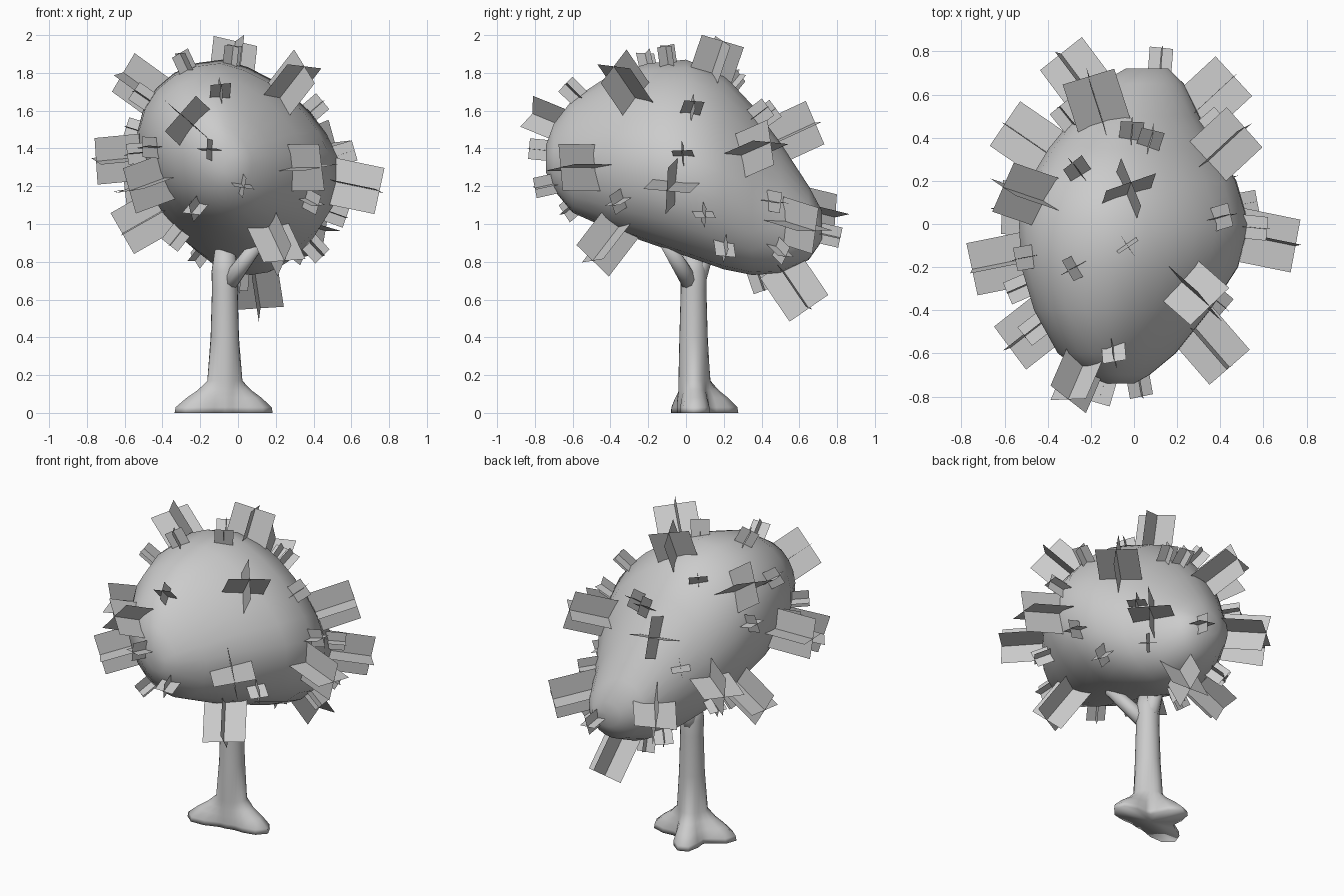
import bpy, bmesh, math, random
from mathutils import Vector
from mathutils.bvhtree import BVHTree

random.seed(4)
cube = bpy.data.objects.get("Cube")
if cube:
    bpy.data.objects.remove(cube)

grey = bpy.data.materials.new("light_grey")
grey.use_nodes = True
COLOUR = (0.6, 0.6, 0.6, 1)
grey.diffuse_color = COLOUR
grey.node_tree.nodes["Principled BSDF"].inputs["Base Color"].default_value = COLOUR


def make_object(name, bm, smooth):
    mesh = bpy.data.meshes.new(name)
    bm.to_mesh(mesh)
    mesh.materials.append(grey)
    for poly in mesh.polygons:
        poly.use_smooth = smooth
    obj = bpy.data.objects.new(name, mesh)
    bpy.context.collection.objects.link(obj)


def loft(rings):
    """Skin a list of equal-sized point rings and close both ends with a fan."""
    bm = bmesh.new()
    loops = [[bm.verts.new(p) for p in ring] for ring in rings]
    count = len(loops[0])
    for lower, upper in zip(loops, loops[1:]):
        for i in range(count):
            j = (i + 1) % count
            bm.faces.new((lower[i], lower[j], upper[j], upper[i]))
    for loop, ring in ((loops[0], rings[0]), (loops[-1], rings[-1])):
        tip = bm.verts.new(sum(ring, Vector()) / count)
        for i in range(count):
            bm.faces.new((loop[i], loop[(i + 1) % count], tip))
    bmesh.ops.recalc_face_normals(bm, faces=bm.faces[:])
    return bm


def angles(count):
    return [math.tau * i / count for i in range(count)]


# Canopy: leaning oval sections from front to back (y, left, right, bottom, top)
SECTIONS = [
    (-0.74, -0.13, 0.0, 1.27, 1.42),
    (-0.70, -0.22, 0.07, 1.18, 1.53),
    (-0.6, -0.35, 0.19, 1.06, 1.66),
    (-0.4, -0.46, 0.35, 0.97, 1.79),
    (-0.2, -0.52, 0.48, 0.9, 1.85),
    (0.0, -0.53, 0.53, 0.83, 1.87),
    (0.2, -0.48, 0.47, 0.76, 1.79),
    (0.35, -0.39, 0.38, 0.73, 1.63),
    (0.5, -0.27, 0.3, 0.74, 1.43),
    (0.65, -0.16, 0.23, 0.81, 1.2),
    (0.72, -0.04, 0.16, 0.91, 1.07),
]
LEAN = -0.16
FLATTEN = 0.09  # the upper left shoulder is flatter than an oval


def canopy_ring(y, left, right, bottom, top):
    cx, cz = (left + right) / 2, (bottom + top) / 2
    rx, rz = (right - left) / 2, (top - bottom) / 2
    ring = []
    for a in angles(24):
        c, s = math.cos(a), math.sin(a)
        k = 1 - FLATTEN * 2 * max(0, c) * max(0, s)
        ring.append(Vector((cx + k * (rx * c + LEAN * rz * s), y, cz + k * rz * s)))
    return ring


canopy_bm = loft([canopy_ring(*s) for s in SECTIONS])
surface = BVHTree.FromBMesh(canopy_bm)
make_object("canopy", canopy_bm, True)

# Trunk with three spreading roots (direction in degrees, reach)
ROOTS = [(195, 0.19), (113, 0.17), (3, 0.17)]
# Trunk levels: height, radius, share of root reach
LEVELS = [(0, 0.085, 1), (0.03, 0.085, 0.97), (0.08, 0.085, 0.65), (0.12, 0.08, 0.36),
          (0.17, 0.08, 0.08), (0.4, 0.075, 0), (0.65, 0.068, 0), (0.75, 0.07, 0),
          (0.88, 0.05, 0)]


def trunk_ring(z, radius, spread):
    ring = []
    for a in angles(24):
        r = radius + spread * sum(
            reach * max(0, math.cos(a - math.radians(d))) ** 6 for d, reach in ROOTS)
        ring.append(Vector((-0.07 + r * math.cos(a), 0.04 + r * math.sin(a), z)))
    return ring


make_object("trunk", loft([trunk_ring(*level) for level in LEVELS]), True)


# Forked branches running from the trunk into the canopy
def branch(name, start, end, r_start, r_end):
    start, end = Vector(start), Vector(end)
    side = (end - start).orthogonal().normalized()
    other = (end - start).normalized().cross(side)
    rings = []
    for t in (0, 0.5, 1):
        r = r_start + (r_end - r_start) * t
        rings.append([start.lerp(end, t) + side * r * math.cos(a) + other * r * math.sin(a)
                      for a in angles(10)])
    make_object(name, loft(rings), True)


branch("front_branch", (-0.07, 0.04, 0.66), (0.1, -0.1, 0.89), 0.05, 0.036)
branch("back_branch", (-0.07, 0.04, 0.66), (-0.08, 0.11, 0.88), 0.055, 0.045)

# Leaf cards: crossed flat rectangles standing out from the canopy
LARGE = [
    (0.6, -0.08, 1.2), (-0.6, -0.17, 1.33), (-0.16, 0.52, 1.47),
    (0.27, -0.3, 1.72), (-0.48, 0.13, 1.7), (-0.47, 0.37, 1.2),
    (0.37, -0.55, 1.3), (0.2, -0.4, 0.9), (-0.52, -0.5, 1.17), (-0.52, 0.05, 0.97),
    (0.4, 0.58, 1.02), (0.43, 0.38, 1.42), (0.1, 0.55, 0.68), (-0.25, 0.64, 1.08),
]
TURNED = [(0.0, 0.18, 1.9), (-0.27, -0.72, 1.55)]
SMALL = [
    (0.12, 0.76, 0.95), (0.0, 0.45, 1.6), (-0.26, 0.26, 1.75), (0.42, 0.05, 1.63),
    (-0.02, -0.1, 1.9), (-0.47, -0.15, 1.65), (-0.28, -0.2, 1.85), (-0.5, -0.5, 1.4),
    (-0.08, -0.6, 1.72), (0.03, -0.74, 1.2), (0.56, -0.02, 1.38), (0.45, -0.4, 1.08),
    (-0.16, -0.8, 1.4), (-0.24, -0.6, 1.06), (0.55, 0.1, 1.05), (0.4, 0.2, 0.88),
    (-0.56, 0.12, 1.5), (-0.55, -0.3, 1.36), (-0.36, 0.0, 0.88), (0.35, 0.5, 0.85),
    (0.1, 0.43, 1.62), (0.0, 0.38, 0.7), (-0.32, 0.5, 1.3),
    (-0.42, 0.28, 1.0), (-0.2, 0.5, 0.85), (0.42, 0.5, 1.15),
]
HEART = Vector((0, 0, 1.3))


def leaf_cards(name, points, width, height, sunk, twist):
    bm = bmesh.new()
    for point in points:
        spot, normal, _, _ = surface.find_nearest(Vector(point))
        # point each cluster between the surface normal and straight out
        out = (normal + (spot - HEART).normalized()).normalized()
        side = Vector((0, 0, 1)).cross(out).normalized()
        up = out.cross(side)
        turn = math.radians(twist + random.uniform(-10, 10))
        for a in (turn, turn + math.pi / 2):
            across = (side * math.cos(a) + up * math.sin(a)) * width / 2
            low, high = spot - out * sunk, spot + out * height
            bm.faces.new([bm.verts.new(p) for p in
                          (low - across, low + across, high + across, high - across)])
    make_object(name, bm, False)


leaf_cards("large_leaf_cards", LARGE, 0.25, 0.24, 0.04, 0)
leaf_cards("turned_leaf_cards", TURNED, 0.25, 0.18, 0.06, 45)
leaf_cards("small_leaf_cards", SMALL, 0.11, 0.1, 0.02, 0)
